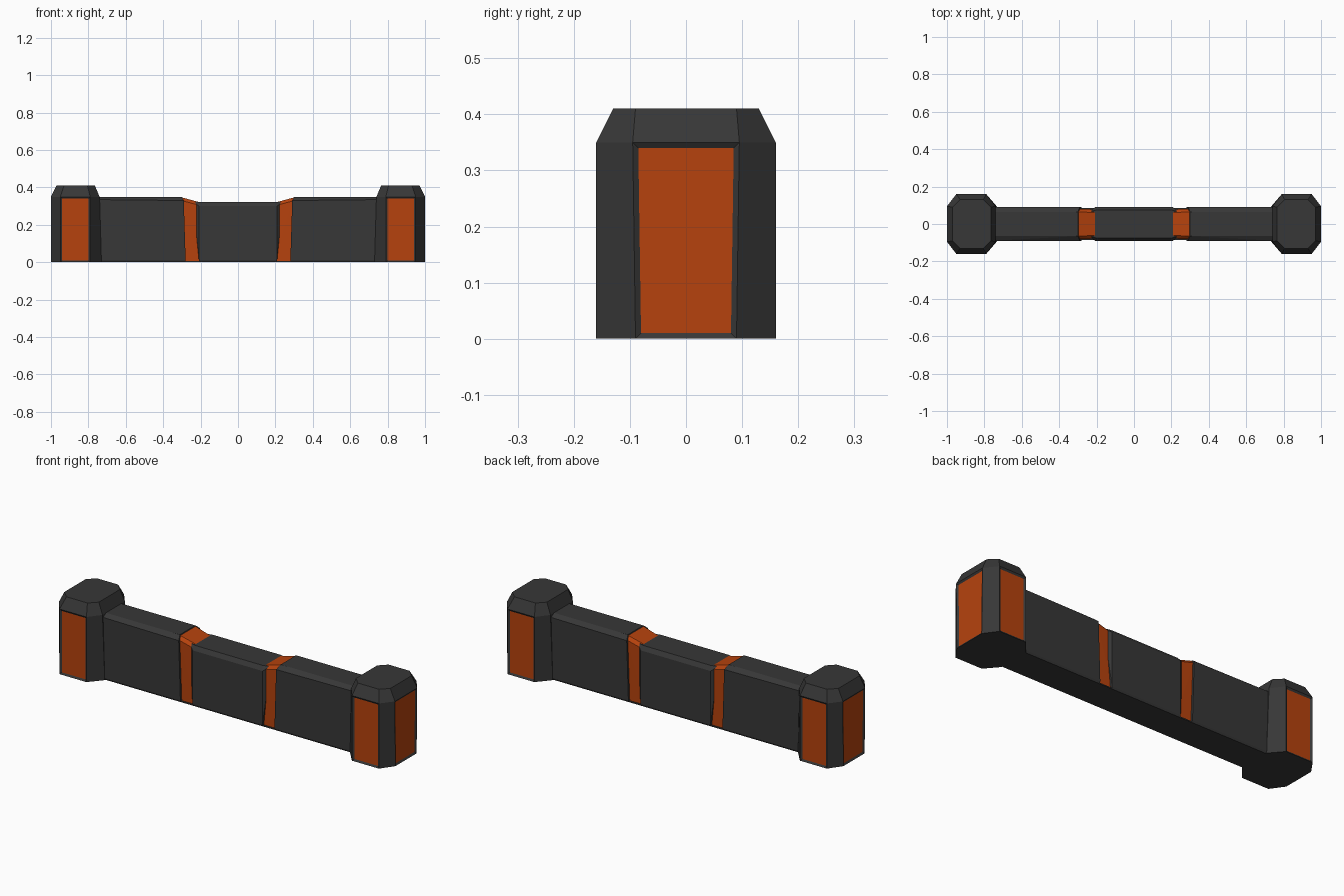
import bpy, bmesh

if "Cube" in bpy.data.objects:
    bpy.data.objects.remove(bpy.data.objects["Cube"])

def material(name, rgb):
    m = bpy.data.materials.new(name)
    m.diffuse_color = (*rgb, 1)
    m.use_nodes = True
    m.node_tree.nodes["Principled BSDF"].inputs["Base Color"].default_value = m.diffuse_color
    return m

GREY = material("dark grey", (0.038, 0.038, 0.038))
ORANGE = material("burnt orange", (0.47, 0.055, 0.004))

def finish(bm, name, mats):
    bmesh.ops.recalc_face_normals(bm, faces=bm.faces)
    me = bpy.data.meshes.new(name)
    bm.to_mesh(me)
    bm.free()
    for m in mats:
        me.materials.append(m)
    ob = bpy.data.objects.new(name, me)
    bpy.context.collection.objects.link(ob)
    return ob

def hull(name, points, mat):
    """Convex solid from points, mirrored front to back."""
    bm = bmesh.new()
    for x, y, z in points:
        for s in (-1, 1):
            bm.verts.new((x, y * s, z))
    res = bmesh.ops.convex_hull(bm, input=bm.verts)
    loose = [v for v in bm.verts if not v.link_faces]
    bmesh.ops.delete(bm, geom=loose, context='VERTS')
    bmesh.ops.dissolve_limit(bm, angle_limit=0.01, verts=bm.verts, edges=bm.edges)
    return finish(bm, name, [mat])

def octagon(x0, x1, x2, x3, ya, yb, z):
    half = [(x0, ya), (x1, yb), (x2, yb), (x3, ya)]
    return [(x, y, z) for x, y in half] + [(x, -y, z) for x, y in reversed(half)]

def post(name, side):
    # octagonal post with a tapered cap and inset coloured panels
    bm = bmesh.new()
    rings = [octagon(0.73, 0.79, 0.95, 1.0, 0.09, 0.16, 0.0),
             octagon(0.74, 0.79, 0.95, 1.0, 0.095, 0.16, 0.35),
             octagon(0.765, 0.805, 0.93, 0.97, 0.09, 0.13, 0.41)]
    loops = [[bm.verts.new((x * side, y, z)) for x, y, z in r] for r in rings]
    for a, b in zip(loops, loops[1:]):
        for i in range(8):
            j = (i + 1) % 8
            bm.faces.new((a[i], a[j], b[j], b[i]))
    bm.faces.new(loops[0])
    bm.faces.new(loops[-1])
    bmesh.ops.recalc_face_normals(bm, faces=bm.faces)
    panels = [f for f in bm.faces
              if abs(f.normal.y) > 0.99 or f.normal.x * side > 0.99]
    bmesh.ops.inset_individual(bm, faces=panels, thickness=0.014, depth=-0.006)
    for f in panels:
        f.material_index = 1
    return finish(bm, name, [GREY, ORANGE])

for side, label in ((-1, "left"), (1, "right")):
    post(label + "_post", side)

    # tall outer wall section with chamfered top and sloped inner end
    hull(label + "_wall", [(x * side, y, z) for x, y, z in (
        (0.76, 0.085, 0.0), (0.76, 0.09, 0.01), (0.76, 0.09, 0.335), (0.76, 0.065, 0.35),
        (0.28, 0.085, 0.0), (0.28, 0.09, 0.01), (0.29, 0.09, 0.33), (0.30, 0.065, 0.35))], GREY)

    # recessed orange band rising to the outer wall
    hull(label + "_band", [(x * side, y, z) for x, y, z in (
        (0.19, 0.078, 0.004), (0.30, 0.078, 0.004), (0.19, 0.078, 0.30),
        (0.235, 0.078, 0.30), (0.295, 0.08, 0.328), (0.19, 0.06, 0.317),
        (0.24, 0.06, 0.319), (0.298, 0.065, 0.346))], ORANGE)

# lower middle wall section
hull("middle_wall", [(x * s, y, z) for s in (-1, 1) for x, y, z in (
    (0.208, 0.085, 0.0), (0.208, 0.09, 0.01), (0.208, 0.09, 0.30),
    (0.24, 0.065, 0.322), (0.20, 0.075, 0.322))], GREY)

# thin base strip under the bands
hull("base_strip", [(x, 0.085, z) for x in (-0.3, 0.3) for z in (0.0, 0.006)], GREY)
